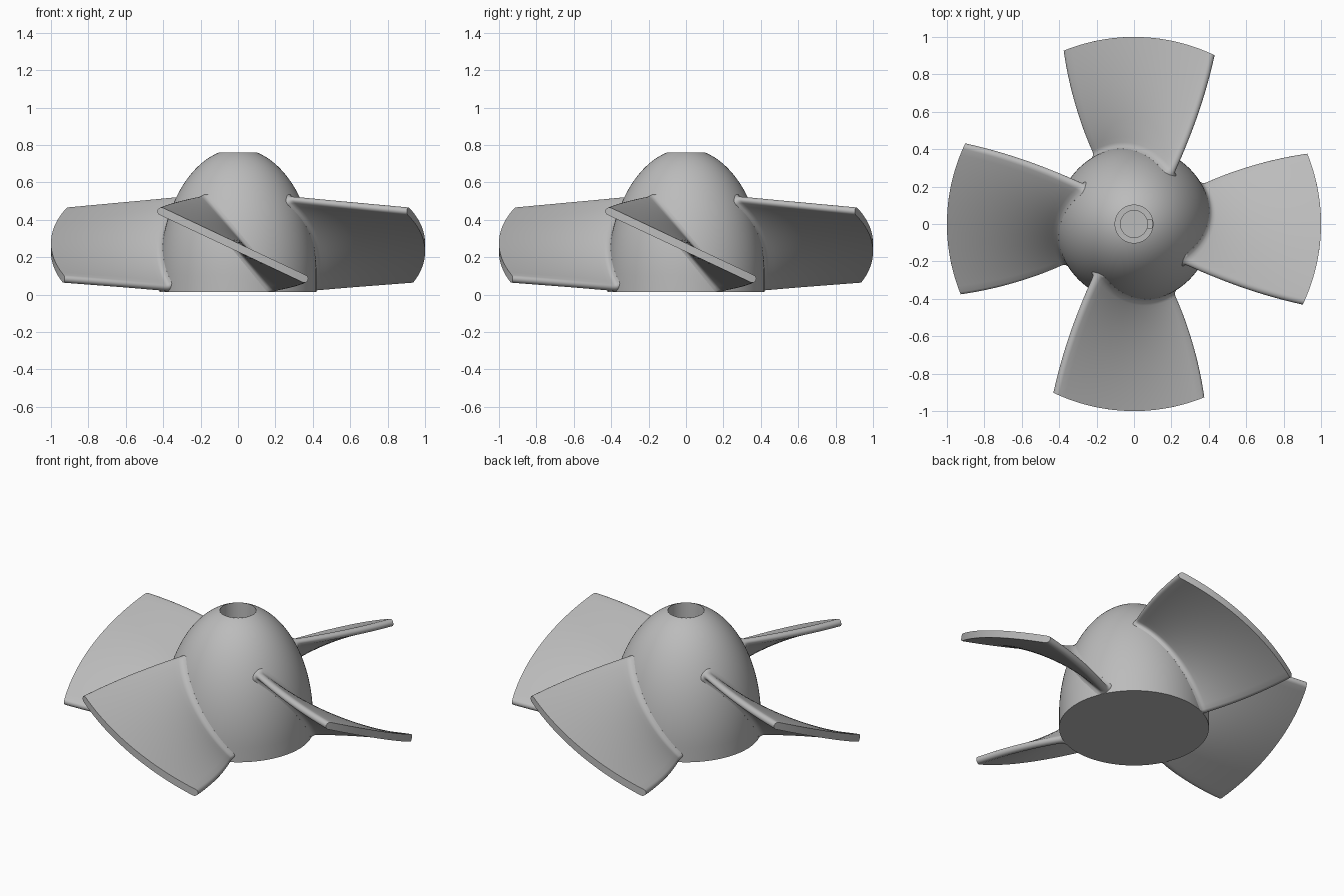
import bpy, bmesh, math
from mathutils import Matrix

cube = bpy.data.objects.get("Cube")
if cube:
    bpy.data.objects.remove(cube, do_unlink=True)

BASE, TOP, HUB_R = 0.015, 0.76, 0.42
SHOULDER, NOSE = 0.1, 0.68

metal = bpy.data.materials.new("light grey metal")
metal.use_nodes = True
grey = (0.5, 0.5, 0.5, 1)
metal.diffuse_color = grey
metal.node_tree.nodes["Principled BSDF"].inputs["Base Color"].default_value = grey


def hub_radius(z):
    """Straight skirt below the shoulder, elliptical nose above it."""
    k = max(0, z - SHOULDER) / NOSE
    return HUB_R * math.sqrt(max(0, 1 - k * k))


def lerp(a, b, t):
    return a + (b - a) * t


def finish(bm, name, angle=35):
    bmesh.ops.recalc_face_normals(bm, faces=bm.faces)
    mesh = bpy.data.meshes.new(name)
    bm.to_mesh(mesh)
    bm.free()
    mesh.materials.append(metal)
    obj = bpy.data.objects.new(name, mesh)
    bpy.context.collection.objects.link(obj)
    bpy.ops.object.select_all(action='DESELECT')
    obj.select_set(True)
    bpy.context.view_layer.objects.active = obj
    bpy.ops.object.shade_smooth_by_angle(angle=math.radians(angle))
    return obj


# Hub: turned profile with a stepped blind bore
def make_hub():
    bore, shaft, ledge, floor = 0.103, 0.072, 0.5, 0.1
    profile = [(0, BASE), (HUB_R, BASE)]
    for i in range(29):
        z = lerp(SHOULDER, TOP, math.sin(i / 28 * math.pi / 2))
        profile.append((hub_radius(z), z))
    profile += [(bore, TOP), (bore, ledge), (shaft, ledge), (shaft, floor), (0, floor)]
    bm = bmesh.new()
    verts = [bm.verts.new((r, 0, z)) for r, z in profile]
    edges = [bm.edges.new(pair) for pair in zip(verts, verts[1:])]
    bmesh.ops.spin(bm, geom=verts + edges, cent=(0, 0, 0), axis=(0, 0, 1),
                   angle=math.tau, steps=96)
    bmesh.ops.remove_doubles(bm, verts=bm.verts, dist=0.0001)
    hub = finish(bm, "hub")

    # Keyway slot in the shaft hole
    bm = bmesh.new()
    bmesh.ops.create_cube(bm, size=1, matrix=Matrix.Translation((0.075, 0, 0.34))
                          @ Matrix.Diagonal((0.042, 0.044, 0.4, 1)))
    cutter = finish(bm, "keyway_cutter")
    cutter.hide_render = True
    cut = hub.modifiers.new("keyway", 'BOOLEAN')
    cut.operation, cut.object, cut.solver = 'DIFFERENCE', cutter, 'EXACT'
    bpy.context.view_layer.objects.active = hub
    bpy.ops.object.modifier_apply(modifier=cut.name)
    bpy.data.objects.remove(cutter, do_unlink=True)
    bpy.context.view_layer.objects.active = hub


# Blade: twisted rounded sections from the hub out to a cylindrical tip
def blade_section(s):
    half, spread = 0.021, max(0, min(1, s))
    bulge = 0.08 * spread * (1 - spread)
    x0 = lerp(-0.19, -0.41, spread) - bulge
    x1 = lerp(0.19, 0.355, spread) + bulge
    z0 = lerp(0.505, 0.445, spread)
    z1 = lerp(0.04, 0.085, spread)
    length = math.hypot(x1 - x0, z1 - z0)
    dx, dz = (x1 - x0) / length, (z1 - z0) / length
    # Fillet flare where the blade meets the hub
    q = 1 - min(1, spread / 0.05)
    thick = half + 0.022 * (1 - math.sqrt(1 - q * q))
    loop = []
    for side in (1, -1):
        for i in range(25):
            loop.append((side * lerp(-0.5, 0.5, i / 24) * length, side * thick))
        for i in range(1, 8):
            a = i / 8 * math.pi
            loop.append((side * (length / 2 + half * math.sin(a)),
                         side * thick * math.cos(a)))
    points = []
    for along, off in loop:
        x = (x0 + x1) / 2 + dx * along - dz * off
        z = max(BASE + 0.001, (z0 + z1) / 2 + dz * along + dx * off)
        r = lerp(hub_radius(z), 1, s)
        points.append((x, -math.sqrt(r * r - x * x), z))
    return points


def make_blade(name, turn):
    steps = [-0.04] + [i * 0.01 for i in range(6)] + [lerp(0.05, 1, i / 20) for i in range(1, 21)]
    bm = bmesh.new()
    rings = [[bm.verts.new(p) for p in blade_section(s)] for s in steps]
    for inner, outer in zip(rings, rings[1:]):
        for i in range(len(inner)):
            bm.faces.new((inner[i - 1], inner[i], outer[i], outer[i - 1]))
    # Caps are strips joining the two sides of the section
    for ring in (rings[0], rings[-1]):
        n = len(ring)
        order = ring[-4:] + ring[:-4]
        for i in range(n // 2 - 1):
            bm.faces.new((order[i], order[i + 1], order[n - 2 - i], order[n - 1 - i]))
    bmesh.ops.rotate(bm, verts=bm.verts, cent=(0, 0, 0),
                     matrix=Matrix.Rotation(turn, 3, 'Z'))
    finish(bm, name, 40)


make_hub()
for i, side in enumerate(("front", "left", "back", "right")):
    make_blade(side + "_blade", i * math.pi / 2)
